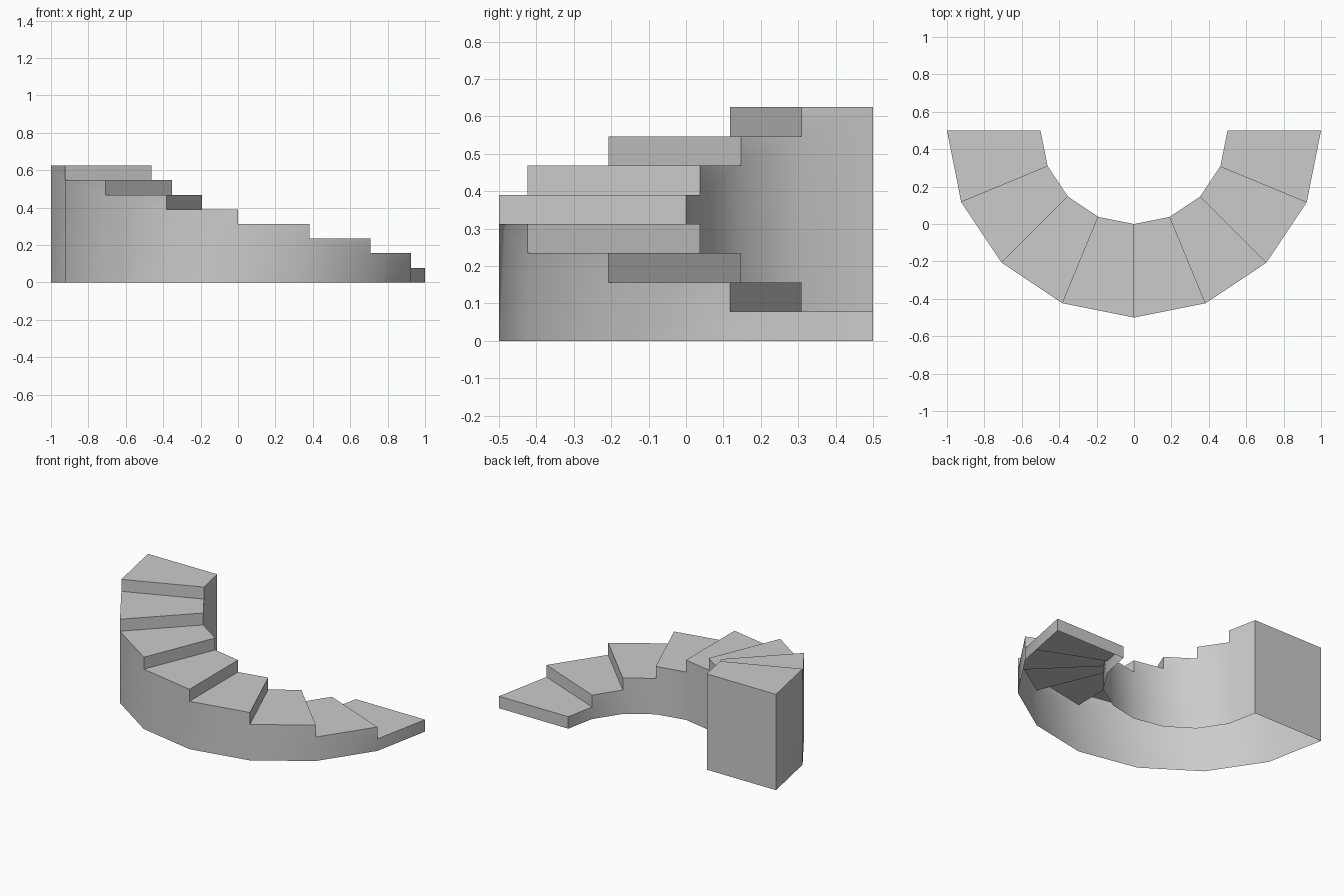
import bpy
import bmesh
from math import sin, cos, pi

cube = bpy.data.objects.get("Cube")
if cube:
    bpy.data.objects.remove(cube, do_unlink=True)

STEPS = 8
RISE = 0.625 / STEPS
INNER, OUTER = 0.5, 1.0

stone = bpy.data.materials.new("plain grey")
stone.use_nodes = True
grey = (0.6, 0.6, 0.6, 1.0)
stone.diffuse_color = grey
stone.node_tree.nodes["Principled BSDF"].inputs["Base Color"].default_value = grey

bm = bmesh.new()
corners = {}


def corner(radius, turn, level):
    """Shared vertex at a step boundary and a whole number of rises."""
    key = (radius, turn, level)
    if key not in corners:
        a = pi * turn / STEPS
        corners[key] = bm.verts.new((radius * cos(a), 0.5 - radius * sin(a), level * RISE))
    return corners[key]


def face(*keys):
    bm.faces.new([corner(*k) for k in dict.fromkeys(keys)])


for i in range(STEPS):
    j = i + 1
    # Tread
    face((INNER, i, j), (INNER, j, j), (OUTER, j, j), (OUTER, i, j))
    # Riser
    face((INNER, i, i), (INNER, i, j), (OUTER, i, j), (OUTER, i, i))
    # Outer and inner walls down to the ground
    outline = [(i, 0), (i, i), (i, j), (j, j), (j, 0)]
    face(*[(OUTER, *p) for p in outline])
    face(*[(INNER, *p) for p in reversed(outline)])

# Tall end wall; the underside stays open
face((OUTER, STEPS, 0), (OUTER, STEPS, STEPS), (INNER, STEPS, STEPS), (INNER, STEPS, 0))

mesh = bpy.data.meshes.new("curved_staircase")
bm.to_mesh(mesh)
bm.free()
mesh.materials.append(stone)
stairs = bpy.data.objects.new("curved_staircase", mesh)
bpy.context.collection.objects.link(stairs)

# Smooth curved walls with crisp step edges
bpy.ops.object.select_all(action="DESELECT")
stairs.select_set(True)
bpy.context.view_layer.objects.active = stairs
bpy.ops.object.shade_smooth_by_angle(angle=pi / 6)
